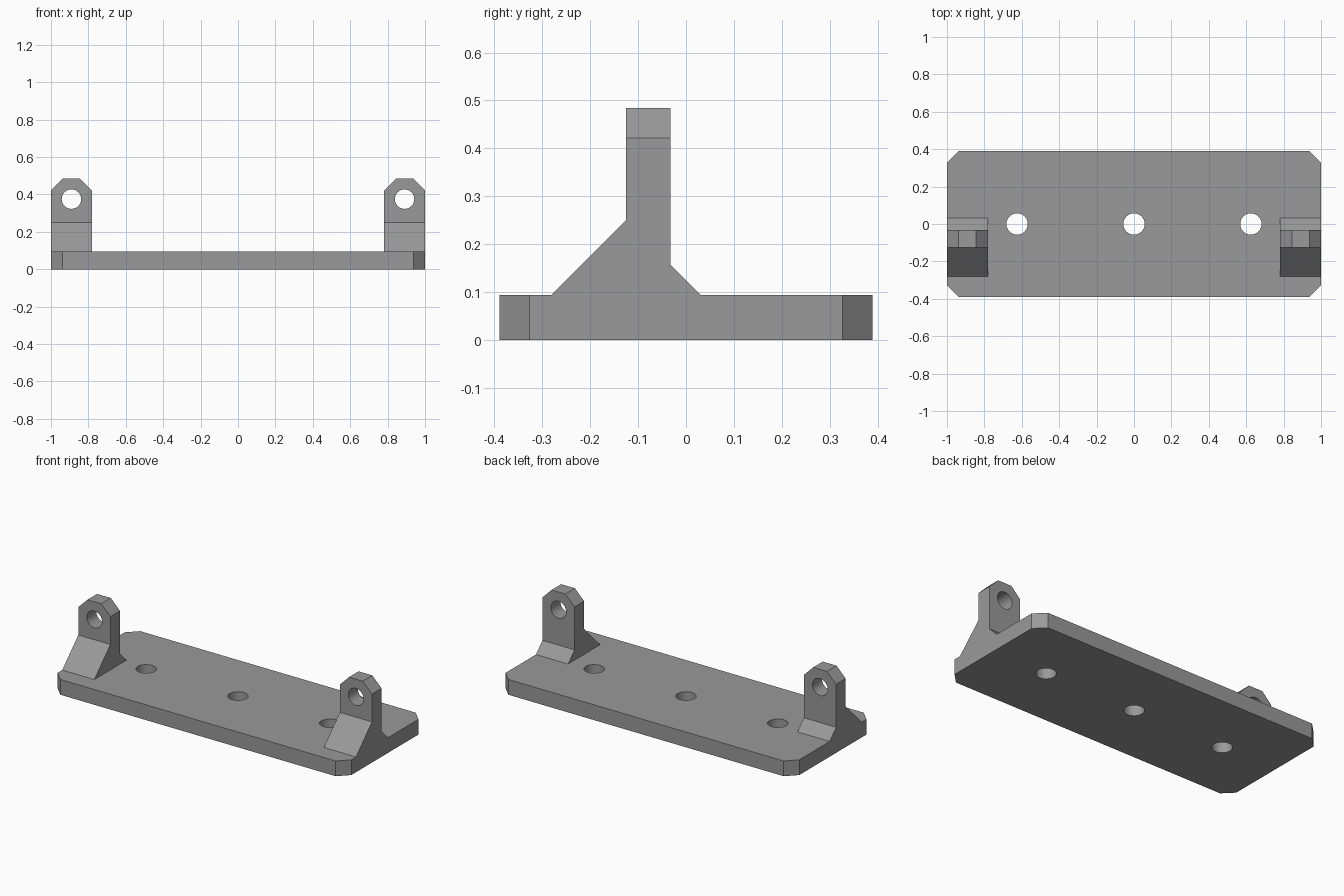
import bpy, bmesh, math
from mathutils import Matrix, Vector

if "Cube" in bpy.data.objects:
    bpy.data.objects.remove(bpy.data.objects["Cube"])

grey = bpy.data.materials.new("plain grey")
grey.diffuse_color = (0.32, 0.32, 0.32, 1)
grey.use_nodes = True
grey.node_tree.nodes["Principled BSDF"].inputs["Base Color"].default_value = grey.diffuse_color

BASE_H = 0.094


def make_object(name, bm):
    bmesh.ops.recalc_face_normals(bm, faces=bm.faces)
    mesh = bpy.data.meshes.new(name)
    bm.to_mesh(mesh)
    bm.free()
    mesh.materials.append(grey)
    obj = bpy.data.objects.new(name, mesh)
    bpy.context.collection.objects.link(obj)
    return obj


def prism(points, offset):
    """Extrude a closed outline of 3D points along an offset."""
    bm = bmesh.new()
    face = bm.faces.new([bm.verts.new(p) for p in points])
    ext = bmesh.ops.extrude_face_region(bm, geom=[face], use_keep_orig=True)
    verts = [g for g in ext["geom"] if isinstance(g, bmesh.types.BMVert)]
    bmesh.ops.translate(bm, verts=verts, vec=Vector(offset))
    return bm


def drill(target, centre, radius, axis):
    """Cut a round hole through the target along y or z."""
    bm = bmesh.new()
    bmesh.ops.create_cone(bm, cap_ends=True, segments=32, radius1=radius,
                          radius2=radius, depth=0.4)
    if axis == "y":
        bmesh.ops.rotate(bm, verts=bm.verts,
                         matrix=Matrix.Rotation(math.pi / 2, 3, "X"))
    bmesh.ops.translate(bm, verts=bm.verts, vec=Vector(centre))
    cutter = make_object("hole_cutter", bm)
    cutter.hide_render = True
    cutter.hide_set(True)
    mod = target.modifiers.new("hole", "BOOLEAN")
    mod.operation = "DIFFERENCE"
    mod.solver = "EXACT"
    mod.object = cutter


# Base plate with clipped corners and three screw holes
W, D, C = 1.0, 0.389, 0.0625
outline = [(-W + C, -D), (W - C, -D), (W, -D + C), (W, D - C),
           (W - C, D), (-W + C, D), (-W, D - C), (-W, -D + C)]
base = make_object("base_plate", prism([(x, y, 0) for x, y in outline],
                                       (0, 0, BASE_H)))
for x in (-0.625, 0, 0.625):
    drill(base, (x, 0, 0.05), 0.057, "z")

# Upright lugs with sloped feet, clipped tops and a pin hole
TOP = 0.484
side = [(-0.281, BASE_H), (0.031, BASE_H), (-0.032, 0.157), (-0.032, TOP),
        (-0.125, TOP), (-0.125, 0.25)]
for name, x0 in (("left_lug", -1.0), ("right_lug", 0.781)):
    bm = prism([(x0, y, z) for y, z in side], (0.219, 0, 0))
    corners = [e for e in bm.edges
               if all(abs(v.co.z - TOP) < 1e-4 for v in e.verts)
               and abs(e.verts[0].co.x - e.verts[1].co.x) < 1e-4]
    bmesh.ops.bevel(bm, geom=corners, offset=0.0625, segments=1,
                    affect="EDGES", offset_type="OFFSET")
    lug = make_object(name, bm)
    drill(lug, (x0 + 0.1095, -0.08, 0.375), 0.052, "y")
